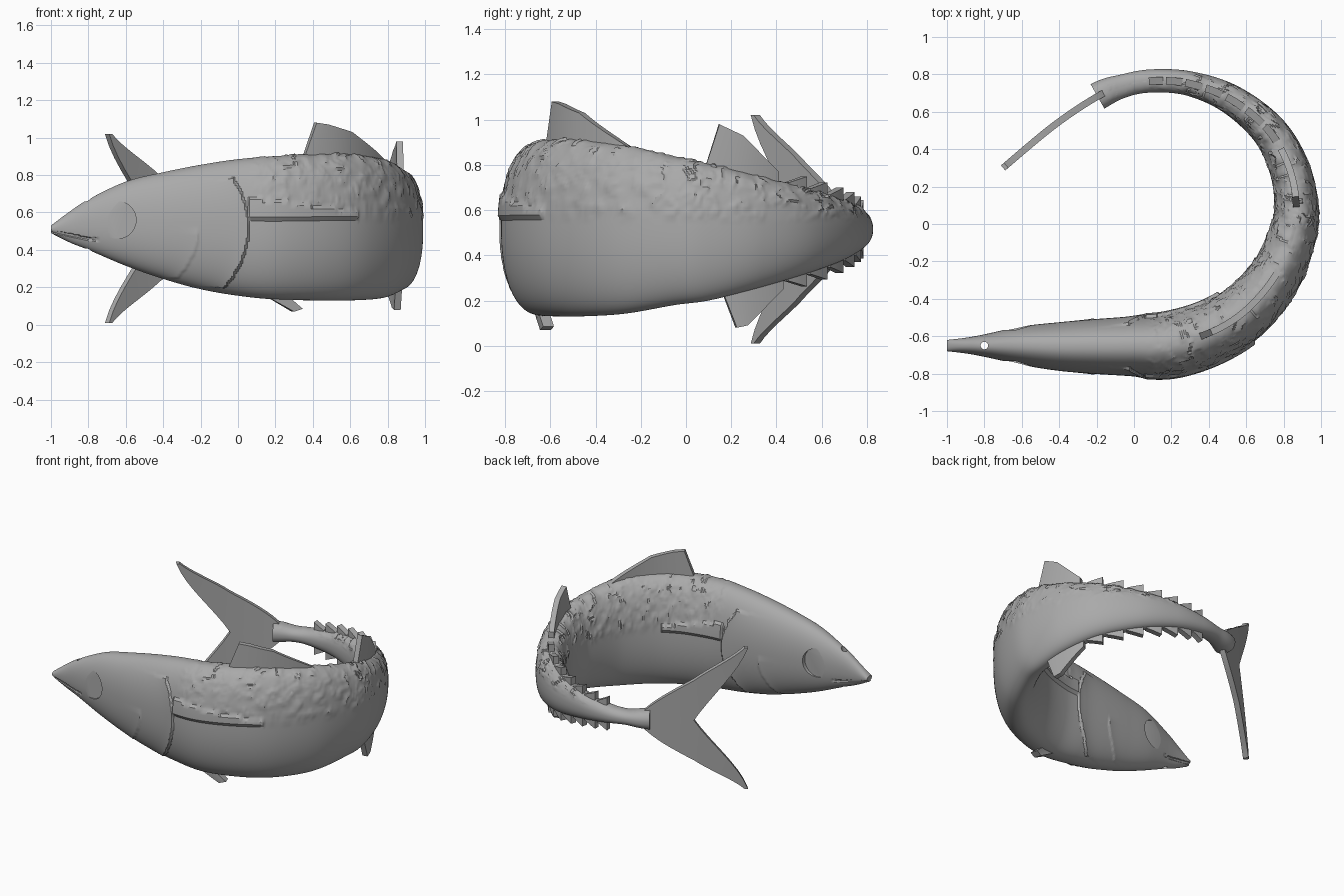
import bpy, bmesh, math
from mathutils import Vector, noise

if "Cube" in bpy.data.objects:
    bpy.data.objects.remove(bpy.data.objects["Cube"])

GREY = (0.4, 0.4, 0.4, 1.0)
mat = bpy.data.materials.new("plain_grey")
mat.use_nodes = True
mat.diffuse_color = GREY
mat.node_tree.nodes["Principled BSDF"].inputs["Base Color"].default_value = GREY

# Stations along the curled spine: x, y, half width, top z, bottom z
STATIONS = [
    (-1, -.65, .03, .53, .49), (-.9, -.65, .042, .605, .44),
    (-.8, -.65, .06, .67, .4), (-.6, -.65, .103, .765, .315),
    (-.4, -.655, .13, .815, .245), (-.2, -.655, .147, .855, .19),
    (0, -.653, .158, .885, .155), (.2, -.645, .168, .9, .135),
    (.42, -.575, .163, .91, .13), (.6, -.46, .155, .91, .13),
    (.76, -.27, .14, .885, .142), (.85, -.05, .128, .835, .18),
    (.868, .1, .118, .805, .2), (.83, .3, .108, .755, .25),
    (.72, .5, .095, .7, .31), (.52, .665, .08, .65, .37),
    (.3, .75, .066, .61, .42), (.1, .765, .062, .58, .45),
    (-.05, .74, .062, .565, .465), (-.195, .682, .075, .585, .45),
    (-.43, .525, .075, .585, .45), (-.7, .3, .075, .585, .45)]
BODY_END = 19


def station(t):
    """Smoothly interpolated station values at parameter t."""
    last = len(STATIONS) - 1
    i = max(0, min(int(t), last - 1))
    u = t - i
    a, b, c, d = (STATIONS[max(0, min(k, last))] for k in (i - 1, i, i + 1, i + 2))
    return [q + .5 * u * (r - p + u * (2 * p - 5 * q + 4 * r - s + u * (3 * (q - r) + s - p)))
            for p, q, r, s in zip(a, b, c, d)]


def side_dir(t):
    p, q = station(t - .02), station(t + .02)
    v = Vector((q[0] - p[0], q[1] - p[1], 0)).normalized()
    return Vector((v.y, -v.x, 0))


def finish(name, bm):
    bmesh.ops.recalc_face_normals(bm, faces=bm.faces)
    mesh = bpy.data.meshes.new(name)
    bm.to_mesh(mesh)
    bm.free()
    mesh.materials.append(mat)
    obj = bpy.data.objects.new(name, mesh)
    bpy.context.collection.objects.link(obj)
    return obj


def smooth(obj):
    bpy.ops.object.select_all(action='DESELECT')
    obj.select_set(True)
    bpy.context.view_layer.objects.active = obj
    bpy.ops.object.shade_smooth_by_angle(angle=math.radians(35))


def relief(t, dist, x, z, mid, side):
    """Raised gill covers, side fins, mouth line and scales."""
    d = 0
    if t < 7.5:
        gap = .06 - 1.3 * (z - .52) ** 2 - x
        if gap > 0 and .2 < z < .78:
            d += .013 * math.exp(-gap / .06)
        gap = -.21 - 1.8 * (z - .5) ** 2 - x
        if gap > 0 and .25 < z < .5:
            d += .006 * math.exp(-gap / .04)
    if t < 2.3 and abs(z - .5 + .02 * t) < .008:
        d -= .006
    u = (t - 6.3) / 2.4
    if 0 < u < 1 and .572 < z < .6 + .08 * (1 - u):
        return d + .016
    if t > 6.3:
        fade = max(0, min(1, (z - mid - .04) / .05)) * min(1, (t - 6.3) * 2)
        wave = noise.noise(Vector((dist * 14, z * 22, side * 5)))
        patch = noise.noise(Vector((dist * 16, z * 16, side * 5 + 9)))
        step = (dist / .06 + 1.6 * wave) % 1
        d += .011 * fade * step * max(0, min(1, .5 + 1.5 * patch))
    return d


# Body: one lofted skin along the spine
RINGS, SIDES, POWER = 22 * BODY_END, 128, 2 / 2.2
bm = bmesh.new()
rings, dist, prev = [], 0, None
for r in range(RINGS + 1):
    t = BODY_END * r / RINGS
    x, y, hw, top, low = station(t)
    here, out = Vector((x, y, 0)), side_dir(t)
    dist += (here - prev).length if prev else 0
    prev = here
    mid, hz = (top + low) / 2, (top - low) / 2
    ring = []
    for k in range(SIDES):
        a = math.tau * (k + .5) / SIDES
        c, s = math.cos(a), math.sin(a)
        w = math.copysign(abs(c) ** POWER, c) * hw
        h = math.copysign(abs(s) ** POWER, s) * hz
        n = Vector((c / hw, s / hz)).normalized()
        d = relief(t, dist, x, mid + h, mid, math.copysign(1, c))
        p = here + out * (w + n.x * d)
        ring.append(bm.verts.new((p.x, p.y, mid + h + n.y * d)))
    rings.append(ring)
for p, q in zip(rings, rings[1:]):
    for k in range(SIDES):
        j = (k + 1) % SIDES
        bm.faces.new((p[k], p[j], q[j], q[k]))
bm.faces.new(rings[0])
bm.faces.new(rings[-1])
body = finish("fish_body", bm)


# Recessed flat eyes and the small hole through the snout
def cut(name, location, radius, depth, rotation):
    bpy.ops.mesh.primitive_cylinder_add(vertices=40, radius=radius, depth=depth,
                                        location=location, rotation=rotation)
    cutter = bpy.context.object
    cutter.name = name
    cutter.hide_render = True
    cutter.data.materials.append(mat)
    mod = body.modifiers.new(name, 'BOOLEAN')
    mod.operation, mod.solver, mod.object = 'DIFFERENCE', 'EXACT', cutter
    bpy.context.view_layer.objects.active = body
    bpy.ops.object.modifier_apply(modifier=name)
    bpy.data.objects.remove(cutter)


for name, sign in (("right_eye", -1), ("left_eye", 1)):
    cut(name, (-.645, -.65 + sign * .183, .56), .1, .2, (math.pi / 2, 0, 0))
cut("snout_hole", (-.8, -.65, .5), .02, 1, (0, 0, 0))
smooth(body)


def fin(name, root, crest, thick=.036, steps=8):
    """Plate between two matching (t, z) polylines, bent along the spine."""
    bm = bmesh.new()
    rows = []
    for i in range(len(root) - 1):
        for k in range(steps + (i == len(root) - 2)):
            row = []
            for line in (root, crest):
                t, z = Vector(line[i]).lerp(Vector(line[i + 1]), k / steps)
                x, y = station(t)[:2]
                off = side_dir(min(t, 20.9)) * thick / 2
                row += [bm.verts.new(Vector((x, y, z)) + off * s) for s in (-1, 1)]
            rows.append([row[0], row[1], row[3], row[2]])
    for p, q in zip(rows, rows[1:]):
        for k in range(4):
            j = (k + 1) % 4
            bm.faces.new((p[k], p[j], q[j], q[k]))
    bm.faces.new(rows[0])
    bm.faces.new(rows[-1])
    smooth(finish(name, bm))


fin("front_back_fin", [(7.6, .85), (8.2, .85), (9, .85), (10.1, .82)],
    [(7.97, 1.08), (8.3, 1.07), (9, 1.03), (10.1, .88)])
fin("rear_back_fin", [(11.85, .76), (12.6, .74), (13.5, .7)],
    [(12.25, .98), (12.75, .93), (13.5, .77)])
fin("rear_belly_fin", [(12.3, .25), (12.8, .27), (13.6, .31)],
    [(12.62, .08), (12.85, .09), (13.6, .25)])
fin("front_belly_fin", [(6.6, .17), (7.2, .17)], [(7.42, .07), (7.62, .085)], .05)

# Rows of small finlets above and below the narrow rear body
for i in range(7):
    a = 13.7 + .5 * i
    b = a + .42
    for name, col, up in (("upper_finlet", 3, 1), ("lower_finlet", 4, -1)):
        za, zb = station(a)[col], station(b)[col]
        fin(f"{name}_{i + 1}", [(a, za - up * .03), (b, zb - up * .03)],
            [(a, za + up * .005), (b, zb + up * .055)], .04, 3)

# Forked tail, one lobe mirrored about the body's middle height
MID = .515
for name, up in (("upper_tail_lobe", 1), ("lower_tail_lobe", -1)):
    fin(name, [(18.7, MID), (20, MID), (21, MID + up * .505)],
        [(18.7, MID + up * .045), (20, MID + up * .285), (20.9, MID + up * .505)])
